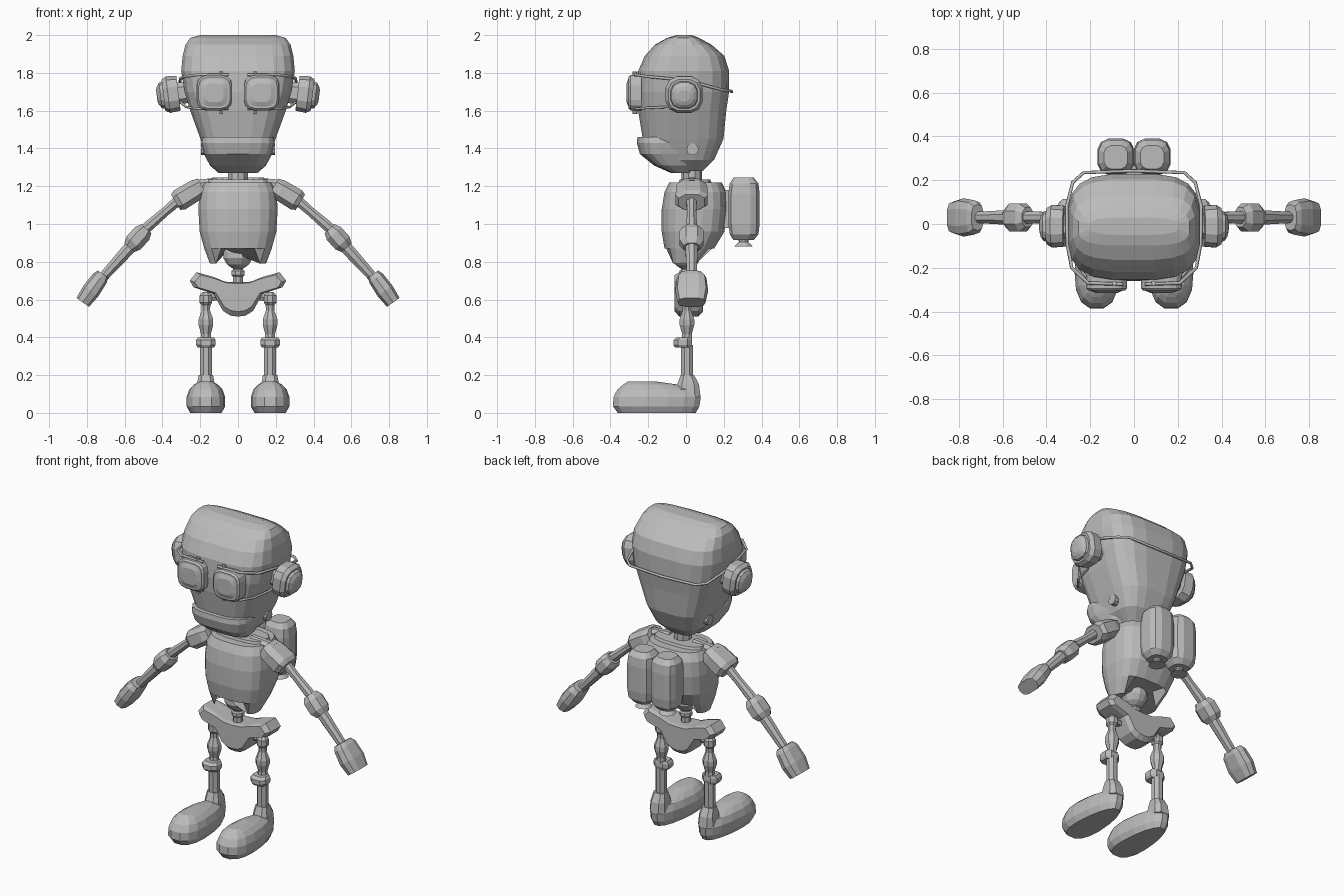
import bpy, bmesh, math
from mathutils import Vector, Matrix

grey = bpy.data.materials.new("robot grey")
grey.diffuse_color = (0.5, 0.5, 0.5, 1)


def finish(name, bm, matrix=None):
    if matrix:
        bm.transform(matrix)
    bmesh.ops.recalc_face_normals(bm, faces=bm.faces)
    me = bpy.data.meshes.new(name)
    bm.to_mesh(me)
    bm.free()
    me.materials.append(grey)
    ob = bpy.data.objects.new(name, me)
    bpy.context.collection.objects.link(ob)
    return ob


def loft(name, rings, n=12, p=2.0, taper=0.0, matrix=None, rule=None):
    """Stack of rounded outlines; each ring is (z, half width, y start, y end)."""
    bm = bmesh.new()
    loops = []
    for z, hx, y0, y1 in rings:
        loop = []
        for i in range(n):
            a = 2 * math.pi * (i + 0.5) / n
            c, s = math.cos(a), math.sin(a)
            u = math.copysign(abs(c) ** (2 / p), c)
            v = math.copysign(abs(s) ** (2 / p), s)
            co = Vector((hx * u * (1 - taper * v), (y0 + y1) / 2 + (y1 - y0) / 2 * v, z))
            loop.append(bm.verts.new(rule(co) if rule else co))
        loops.append(loop)
    for a, b in zip(loops, loops[1:]):
        for i in range(n):
            j = (i + 1) % n
            bm.faces.new((a[i], a[j], b[j], b[i]))
    bm.faces.new(loops[0])
    bm.faces.new(loops[-1])
    return finish(name, bm, matrix)


def limb(name, a, b, prof, n=8, p=2.0, depth=1.0):
    """Segment from a to b; prof holds (fraction, radius), depth scales it along y."""
    a, b = Vector(a), Vector(b)
    d = (b - a)
    z = d.normalized()
    ref = Vector((0, 1, 0)) if abs(z.y) < 0.9 else Vector((0, 0, 1))
    x = ref.cross(z).normalized()
    y = z.cross(x)
    m = Matrix((x, y, z)).transposed().to_4x4()
    m.translation = a
    rings = [(t * d.length, r, -r * depth, r * depth) for t, r in prof]
    return loft(name, rings, n, p, matrix=m)


def wire(name, pts, r):
    cu = bpy.data.curves.new(name, 'CURVE')
    cu.dimensions = '3D'
    cu.bevel_depth, cu.bevel_resolution = r, 1
    sp = cu.splines.new('POLY')
    sp.points.add(len(pts) - 1)
    for q, co in zip(sp.points, pts):
        q.co = (*co, 1)
    cu.materials.append(grey)
    bpy.context.collection.objects.link(bpy.data.objects.new(name, cu))


STRAIGHT = [(0, 1), (1, 1)]


def even(r):
    return [(t, r * k) for t, k in STRAIGHT]


# Head, jaw and neck
loft("head", [(1.28, .09, -.10, .09), (1.34, .155, -.17, .15), (1.45, .20, -.23, .20),
              (1.60, .255, -.255, .215), (1.70, .285, -.262, .23), (1.81, .303, -.255, .23),
              (1.89, .295, -.22, .205), (1.95, .28, -.165, .135), (1.985, .255, -.10, .07),
              (2.0, .20, -.05, .03)], 20, 3.4)
loft("jaw", [(1.27, .10, -.08, .02), (1.31, .145, -.17, .05), (1.37, .175, -.245, .07),
             (1.43, .19, -.262, .08), (1.46, .185, -.258, .06)], 20, 3.0, 0.12)
limb("neck", (0, .03, 1.16), (0, .03, 1.32), even(.055), 10)

# Torso with an arched lower front edge


def arch(co):
    if co.z < .83 and abs(co.x) < .11:
        co.z += .085
    return co


loft("torso", [(.79, .15, -.085, .07), (.87, .18, -.115, .15), (.96, .205, -.13, .205),
               (1.08, .212, -.13, .22), (1.17, .205, -.115, .215), (1.22, .18, -.09, .19)],
     20, 2.8, 0.0, None, arch)
loft("collar", [(1.19, .18, -.05, .15), (1.235, .165, -.035, .13)], 12, 3)
limb("waist_ball", (0, 0, .765), (0, 0, .90),
     [(0, .03), (.15, .06), (.4, .08), (.65, .078), (.88, .055), (1, .02)], 12)
limb("spine", (0, .0, .66), (0, .0, .80), [(0, .03), (.45, .03), (.5, .038), (.65, .038), (.7, .028), (1, .028)], 8)

# Pelvis: a front outline with a bevelled depth
half = [(0, .69), (.07, .695), (.13, .72), (.22, .745), (.255, .70), (.235, .665),
        (.13, .63), (.08, .54), (.04, .515), (0, .51)]
outline = half + [(-x, z) for x, z in half[-2:0:-1]]
bm = bmesh.new()
layers = []
for y, k in ((-.06, .82), (-.035, 1), (.065, 1), (.09, .82)):
    layers.append([bm.verts.new((x * (.9 + .1 * (k == 1)), y, .66 + (z - .66) * k)) for x, z in outline])
cnt = len(outline)
for a, b in zip(layers, layers[1:]):
    for i in range(cnt):
        bm.faces.new((a[i], a[(i + 1) % cnt], b[(i + 1) % cnt], b[i]))
bm.faces.new(layers[0])
bm.faces.new(layers[-1])
finish("pelvis", bm)

for side, s in (("left", 1), ("right", -1)):
    def P(x, y, z):
        return (s * x, y, z)

    # Jaw hinge and ear cup
    limb(side + "_jaw_hinge", P(.15, .035, 1.395), P(.195, .035, 1.395), even(.032), 10)
    limb(side + "_ear_mount", P(.24, -.01, 1.70), P(.335, -.01, 1.69), even(.06), 8, 3)
    limb(side + "_ear_cup", P(.315, -.01, 1.692), P(.395, -.01, 1.682),
         [(0, .095), (.7, .1), (1, .085)], 12, 2.8)
    limb(side + "_ear_dome", P(.39, -.01, 1.683), P(.43, -.01, 1.678),
         [(0, .075), (.5, .07), (.85, .05), (1, .03)], 12, 2.6)

    # Goggle lens, rim, studs and straps
    limb(side + "_goggle_rim", P(.125, -.235, 1.695), P(.125, -.305, 1.695),
         [(0, .096), (.85, .094), (1, .084)], 16, 3.6)
    limb(side + "_goggle_lens", P(.125, -.29, 1.695), P(.125, -.315, 1.695),
         [(0, .078), (.6, .074), (1, .05)], 16, 3.4)
    for nm, z in (("top", 1.795), ("bottom", 1.595)):
        limb(f"{side}_goggle_{nm}_stud", P(.09, -.27, z - .012), P(.09, -.27, z + .012), even(.012), 6)
    wire(side + "_upper_strap", [P(.05, -.275, 1.79), P(.21, -.27, 1.79), P(.285, -.2, 1.78), P(.305, -.09, 1.77),
                                 P(.308, .08, 1.74), P(.28, .19, 1.71), P(.23, .235, 1.705),
                                 P(0, .243, 1.70)], .008)
    wire(side + "_lower_strap", [P(.05, -.275, 1.61), P(.2, -.265, 1.61), P(.25, -.2, 1.615), P(.275, -.09, 1.62),
                                 P(.31, -.04, 1.65)], .007)

    # Shoulder guard and arm
    limb(side + "_collar_bar", P(.08, .03, 1.215), P(.24, .03, 1.20), even(.035), 8)
    limb(side + "_shoulder", P(.19, .03, 1.20), P(.33, .03, 1.115),
         [(0, .05), (.25, .06), (.85, .062), (1, .05)], 8, 2.8, 1.45)
    limb(side + "_upper_arm", P(.27, .03, 1.165), P(.53, .03, .94),
         [(0, .032), (.45, .026), (.75, .03), (1, .03)], 8)
    limb(side + "_elbow", P(.485, .03, .975), P(.575, .03, .875),
         [(0, .038), (.25, .054), (.75, .054), (1, .038)], 8, 2.4, 1.25)
    limb(side + "_forearm", P(.55, .03, .90), P(.74, .03, .69), [(0, .036), (.3, .034), (1, .026)], 8)
    limb(side + "_hand", P(.715, .03, .735), P(.822, .03, .585),
         [(0, .034), (.15, .045), (.6, .05), (1, .042)], 10, 3, 1.75)

    # Back tank with a flared nozzle
    loft(side + "_tank", [(.915, .055, .25, .36), (.945, .08, .23, .385), (1.0, .086, .222, .392),
                          (1.16, .086, .222, .392), (1.215, .08, .23, .385), (1.245, .055, .25, .36)],
         12, 3, 0, Matrix.Translation((s * .083, 0, 0)))
    limb(side + "_nozzle", P(.083, .305, .88), P(.083, .305, .93), [(0, .05), (.5, .025), (1, .028)], 10)

    # Leg
    limb(side + "_hip_bar", P(.08, .01, .62), P(.18, .01, .605), even(.022), 6)
    limb(side + "_hip_ball", P(.17, .005, .565), P(.17, .005, .64), [(0, .02), (.25, .036), (.75, .036), (1, .02)], 8)
    limb(side + "_thigh", P(.17, .005, .58), P(.17, .005, .39),
         [(0, .026), (.2, .024), (.45, .042), (.6, .042), (.85, .028), (1, .03)], 8)
    loft(side + "_knee", [(.345, .045, -.06, .03), (.36, .055, -.07, .035), (.385, .055, -.07, .035),
                          (.40, .045, -.05, .03)], 8, 2.6, 0, Matrix.Translation((s * .17, 0, 0)))
    limb(side + "_shin", P(.17, .005, .36), P(.17, .005, .17), even(.034), 8)
    loft(side + "_ankle", [(.09, .055, -.06, .08), (.15, .05, -.05, .072), (.20, .04, -.03, .045)],
         8, 3, 0, Matrix.Translation((s * .17, 0, 0)))
    loft(side + "_foot", [(0, .08, -.365, .055), (.035, .098, -.39, .075), (.085, .098, -.388, .082),
                          (.125, .084, -.365, .05), (.15, .06, -.335, -.04), (.165, .035, -.31, -.15)],
         16, 2.4, 0.22, Matrix.Translation((s * .17, 0, 0)))

# Pack plate joining the tanks to the back
loft("pack_plate", [(.98, .09, .18, .27), (1.18, .09, .18, .27)], 8, 3)
